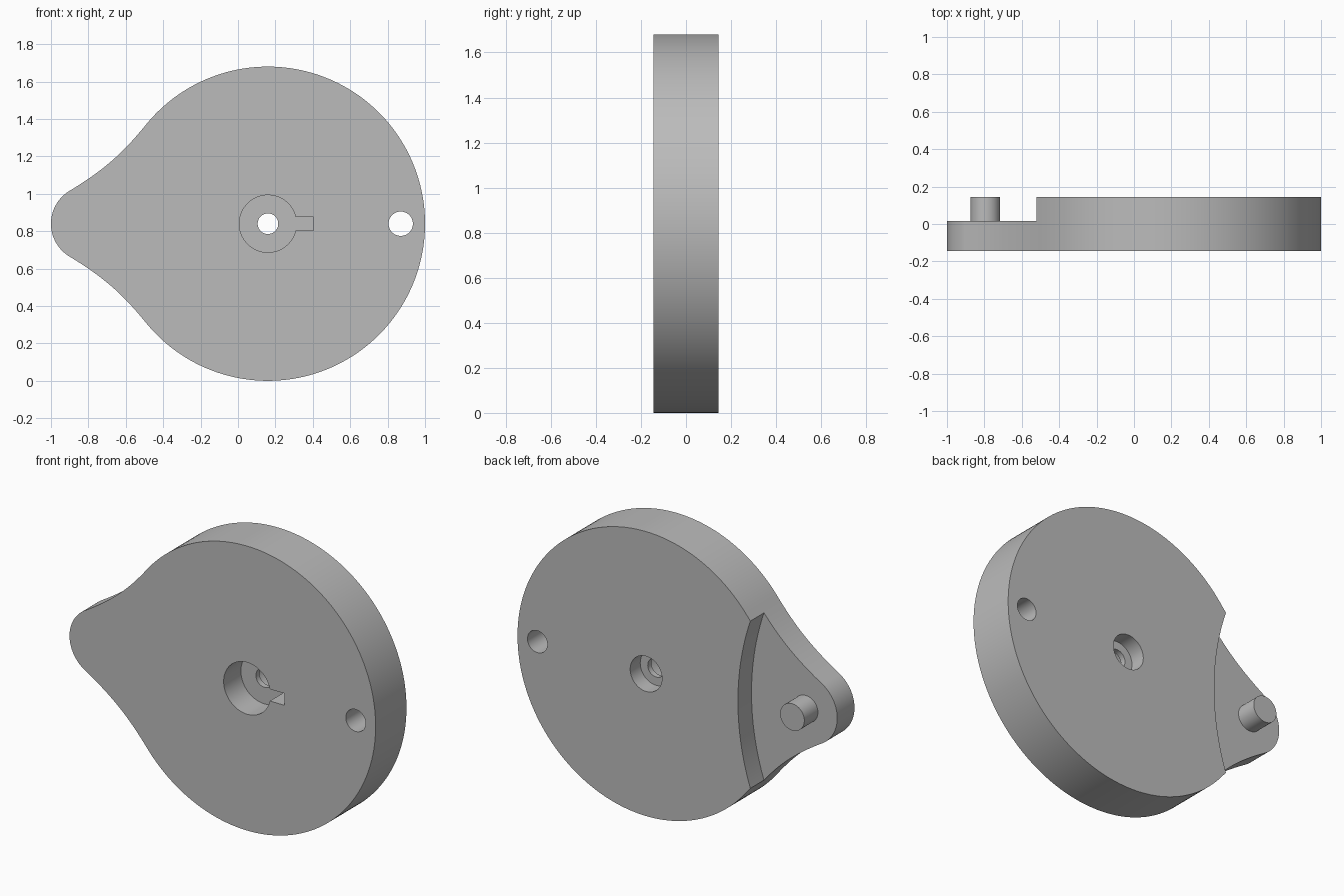
import bpy, bmesh, math
from mathutils import Vector
from mathutils.geometry import interpolate_bezier

if "Cube" in bpy.data.objects:
    bpy.data.objects.remove(bpy.data.objects["Cube"], do_unlink=True)

MID = 0.84           # height of the hub axis
HUB, PIN = 0.16, -0.795
HALF = 0.144         # half of the plate thickness
LEDGE = 0.017        # depth where the thin arm ends

grey = bpy.data.materials.new("plain grey")
grey.use_nodes = True
grey.diffuse_color = (0.5, 0.5, 0.5, 1)
grey.node_tree.nodes["Principled BSDF"].inputs["Base Color"].default_value = (0.5, 0.5, 0.5, 1)


def arc(cx, r, start, end, n=96):
    """Points of an arc around (cx, 0) in the x-z plane."""
    steps = [start + (end - start) * i / n for i in range(n + 1)]
    return [(cx + r * math.cos(a), r * math.sin(a)) for a in steps]


def circle(cx, r, n=96):
    return arc(cx, r, 0, 2 * math.pi, n)[:-1]


def prism(name, outline, y0, y1):
    """Extrude an x-z outline from y0 to y1."""
    bm = bmesh.new()
    face = bm.faces.new([bm.verts.new((x, y0, z + MID)) for x, z in outline])
    grown = bmesh.ops.extrude_face_region(bm, geom=[face])["geom"]
    verts = [v for v in grown if isinstance(v, bmesh.types.BMVert)]
    bmesh.ops.translate(bm, verts=verts, vec=(0, y1 - y0, 0))
    bmesh.ops.recalc_face_normals(bm, faces=bm.faces)
    mesh = bpy.data.meshes.new(name)
    bm.to_mesh(mesh)
    bm.free()
    mesh.materials.append(grey)
    obj = bpy.data.objects.new(name, mesh)
    bpy.context.collection.objects.link(obj)
    return obj


def select(obj):
    bpy.ops.object.select_all(action="DESELECT")
    obj.select_set(True)
    bpy.context.view_layer.objects.active = obj


def cut(obj, outline, y0, y1):
    cutter = prism("cutter", outline, y0, y1)
    cutter.hide_render = True
    mod = obj.modifiers.new("cut", "BOOLEAN")
    mod.operation, mod.solver, mod.object = "DIFFERENCE", "EXACT", cutter
    select(obj)
    bpy.ops.object.modifier_apply(modifier=mod.name)
    bpy.data.objects.remove(cutter, do_unlink=True)


# Outline: round disc flowing into a rounded arm, mirrored about the axis
disc_r, tip_r = 0.84, 0.205
a_disc = math.acos((-0.49 - HUB) / disc_r)
a_tip = math.radians(121)
disc = arc(HUB, disc_r, 0, a_disc, 80)
tip = arc(PIN, tip_r, a_tip, math.pi, 24)
leave = Vector((-math.sin(a_disc), math.cos(a_disc)))
arrive = Vector((math.sin(a_tip), -math.cos(a_tip)))
p0, p3 = Vector(disc[-1]), Vector(tip[0])
flank = [tuple(p[:2]) for p in interpolate_bezier(p0, p0 + leave * 0.16, p3 + arrive * 0.25, p3, 24)]
upper = disc + flank[1:-1] + tip
lower = [(x, -z) for x, z in reversed(upper[1:-1])]
plate = prism("crank_plate", upper + lower, -HALF, HALF)

# Curved recess that thins the arm at the back
cut(plate, circle(-1.98, 1.54, 256), LEDGE, 0.4)

# Keyed counterbore at the front
bore_r, key = 0.153, 0.035
a = math.asin(key / bore_r)
keyed = arc(HUB, bore_r, a, 2 * math.pi - a) + [(0.405, -key), (0.405, key)]
cut(plate, keyed, -0.4, LEDGE)

# Back counterbore, shaft bore and side hole
cut(plate, circle(HUB, 0.104), 0.05, 0.4)
cut(plate, circle(HUB, 0.055, 64), -0.4, 0.4)
cut(plate, circle(0.87, 0.065, 64), -0.4, 0.4)

# Pin on the arm
pin = prism("arm_pin", circle(PIN, 0.079, 64), LEDGE - 0.01, HALF)

for obj in (plate, pin):
    select(obj)
    bpy.ops.object.shade_smooth_by_angle(angle=math.radians(30))
